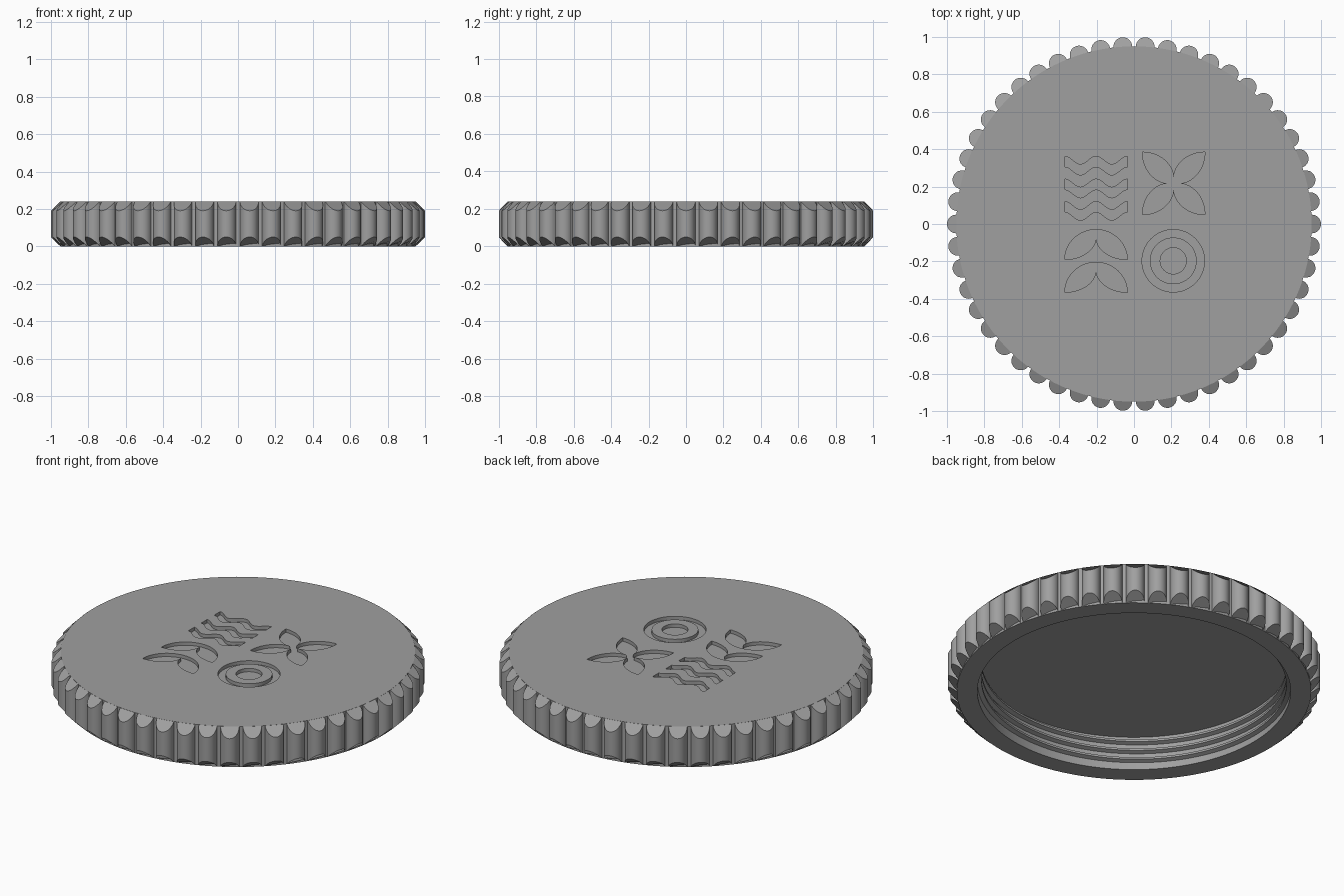
import bpy, bmesh, math
from math import sin, cos, pi, tau

if "Cube" in bpy.data.objects:
    bpy.data.objects.remove(bpy.data.objects["Cube"])

H, R, DEPTH = 0.24, 0.95, 0.02

grey = bpy.data.materials.new("grey plastic")
grey.diffuse_color = (0.35, 0.35, 0.35, 1)
grey.use_nodes = True
grey.node_tree.nodes["Principled BSDF"].inputs["Base Color"].default_value = grey.diffuse_color


def make(name, bm):
    bmesh.ops.recalc_face_normals(bm, faces=bm.faces)
    mesh = bpy.data.meshes.new(name)
    bm.to_mesh(mesh)
    bm.free()
    mesh.materials.append(grey)
    ob = bpy.data.objects.new(name, mesh)
    bpy.context.collection.objects.link(ob)
    return ob


def loft(bm, rings, closed=False):
    """Skin a list of equal point loops, capping the ends unless closed."""
    rings = [[bm.verts.new(p) for p in r] for r in rings]
    n = len(rings[0])
    pairs = list(zip(rings, rings[1:])) + ([(rings[-1], rings[0])] if closed else [])
    for a, b in pairs:
        for i in range(n):
            j = (i + 1) % n
            bm.faces.new((a[i], a[j], b[j], b[i]))
    if not closed:
        bm.faces.new(rings[0])
        bm.faces.new(rings[-1])


def smooth(ob):
    bpy.ops.object.select_all(action='DESELECT')
    ob.select_set(True)
    bpy.context.view_layer.objects.active = ob
    bpy.ops.object.shade_smooth_by_angle(angle=math.radians(30))


def circle(r, z=None, n=200, c=(0, 0)):
    pts = [(c[0] + r * cos(tau * i / n), c[1] + r * sin(tau * i / n)) for i in range(n)]
    return pts if z is None else [(x, y, z) for x, y in pts]


# Hollow lid shell: ceiling, inner wall, bottom rim, outer wall, top
bm = bmesh.new()
loft(bm, [circle(r, z) for r, z in ((0.84, 0.2), (0.84, 0), (R, 0), (R, H))])
lid = make("lid", bm)

# Engraved symbol outlines
outlines = []
STEPS = 16
ts = [pi / 2 * i / STEPS for i in range(STEPS + 1)]

# three wavy bands
for yc in (0.312, 0.19, 0.07):
    us = [i / 40 for i in range(41)]
    mid = [(-0.37 + 0.335 * u, yc + 0.022 * cos(2 * tau * u)) for u in us]
    outlines.append([(x, y - 0.028) for x, y in mid] + [(x, y + 0.028) for x, y in reversed(mid)])

# four-petal flower
s, c = 0.167, 0.025
arc = [(c + (s - c) * sin(t), s - s * cos(t)) for t in ts]
petal = arc + [(y, x) for x, y in reversed(arc)][1:-1]
flower = []
for k in range(4):
    ca, sa = round(cos(k * pi / 2)), round(sin(k * pi / 2))
    flower += [(0.212 + x * ca - y * sa, 0.217 + x * sa + y * ca) for x, y in petal]
outlines.append(flower)

# two leaf pairs
for y0 in (-0.19, -0.365):
    a, b, d = 0.167, 0.16, 0.12
    dome = [(a * cos(pi * i / 32), b * sin(pi * i / 32)) for i in range(33)]
    left = [(-a + a * sin(t), d - d * cos(t)) for t in ts][1:]
    right = [(-x, y) for x, y in reversed(left)][1:]
    outlines.append([(-0.203 + x, y0 + y) for x, y in dome + left + right])


def prism(bm, pts):
    loft(bm, [[(x, y, z) for x, y in pts] for z in (H - DEPTH, H + 0.05)])


bm = bmesh.new()
for pts in outlines:
    prism(bm, pts)
# ring and dot
cc = (0.21, -0.197)
prism(bm, circle(0.07, n=48, c=cc))
loft(bm, [circle(r, z, 64, cc) for r, z in ((0.125, H - DEPTH), (0.167, H - DEPTH),
                                            (0.167, H + 0.05), (0.125, H + 0.05))], closed=True)
cutter = make("symbol_cutter", bm)
cutter.hide_render = True
mod = lid.modifiers.new("engrave", 'BOOLEAN')
mod.operation, mod.solver, mod.object = 'DIFFERENCE', 'EXACT', cutter
bpy.context.view_layer.objects.active = lid
bpy.ops.object.modifier_apply(modifier=mod.name)
bpy.data.objects.remove(cutter)
smooth(lid)

# Grip ribs: half-round columns with 45 degree chamfered ends
bm = bmesh.new()
section = [(-0.02, -0.05)] + [(0.05 * cos(t), 0.05 * sin(t)) for t in
                              [-pi / 2 + pi * i / 16 for i in range(17)]] + [(-0.02, 0.05)]
for k in range(50):
    ca, sa = cos(tau * k / 50), sin(tau * k / 50)
    # sink the hidden back edge below the end faces
    loft(bm, [[((R + d) * ca - w * sa, (R + d) * sa + w * ca, abs(base - max(d, 0.0005 if d > -0.01 else 0.01)))
               for d, w in section] for base in (0, H)])
smooth(make("grip_ribs", bm))

# Internal screw thread
bm = bmesh.new()
rings = []
TURNS, PITCH, SEG = 3, 0.055, 120
for i in range(TURNS * SEG + 1):
    a = tau * i / SEG
    z = 0.022 + PITCH * i / SEG
    fade = min(1, i / 12, (TURNS * SEG - i) / 12)
    tip = 0.841 - 0.024 * fade
    rings.append([(r * cos(a), r * sin(a), z + dz) for r, dz in
                  ((0.85, -0.018), (tip, -0.006), (tip, 0.006), (0.85, 0.018))])
loft(bm, rings)
smooth(make("screw_thread", bm))
